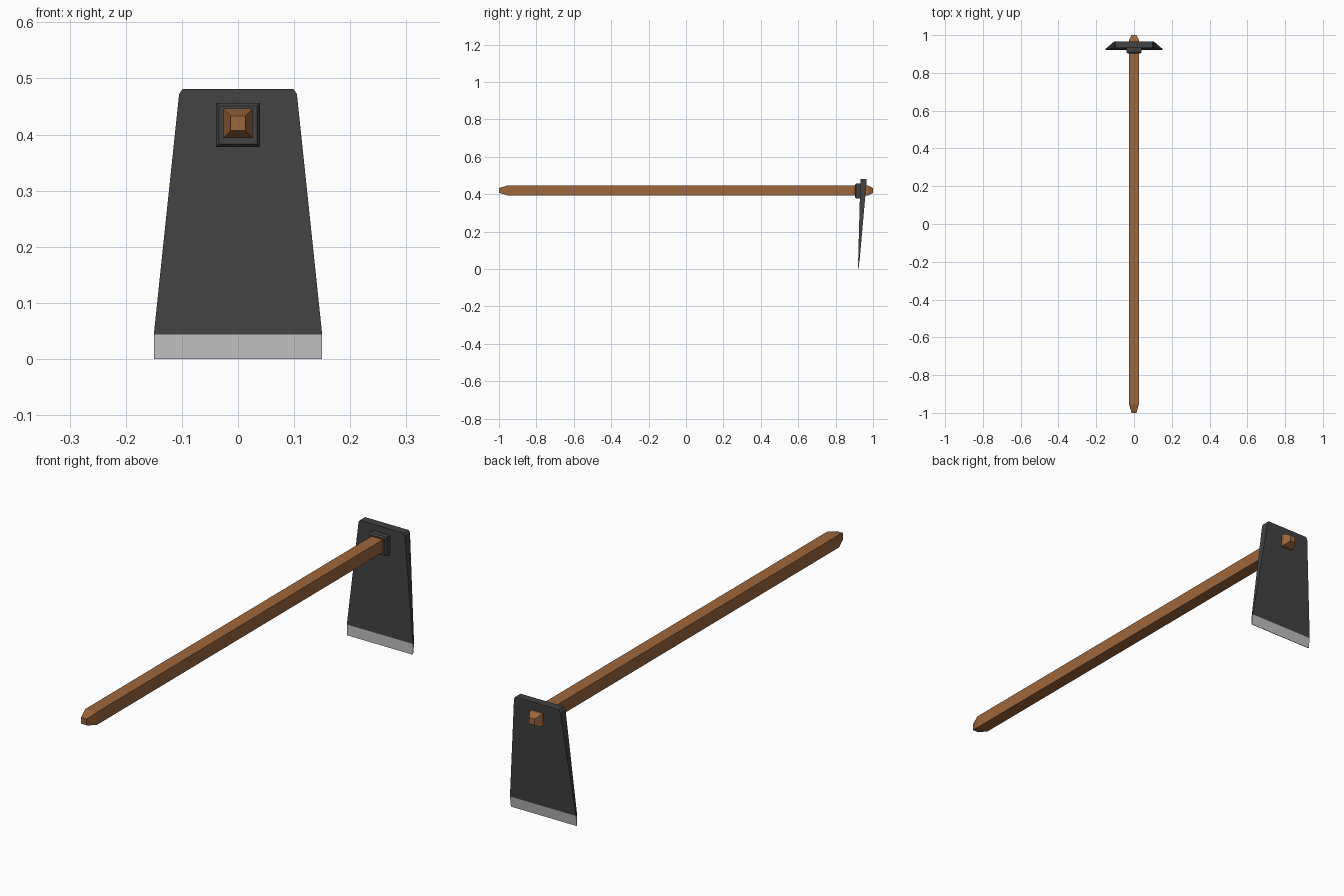
import bpy, bmesh

if "Cube" in bpy.data.objects:
    bpy.data.objects.remove(bpy.data.objects["Cube"])


def material(name, rgb):
    m = bpy.data.materials.new(name)
    m.diffuse_color = (*rgb, 1)
    m.use_nodes = True
    m.node_tree.nodes["Principled BSDF"].inputs["Base Color"].default_value = m.diffuse_color
    return m


wood = material("wood", (0.34, 0.135, 0.045))
iron = material("dark iron", (0.055, 0.055, 0.055))
steel = material("sharpened steel", (0.52, 0.52, 0.52))


def loft(name, rings, mats):
    """Bridge four-cornered rings in order and cap both ends."""
    bm = bmesh.new()
    loops = [[bm.verts.new(p) for p in ring] for ring in rings]
    for a, b in zip(loops, loops[1:]):
        for i in range(4):
            j = (i + 1) % 4
            bm.faces.new((a[i], a[j], b[j], b[i]))
    bm.faces.new(loops[0])
    bm.faces.new(loops[-1])
    bmesh.ops.recalc_face_normals(bm, faces=bm.faces)
    mesh = bpy.data.meshes.new(name)
    bm.to_mesh(mesh)
    bm.free()
    for m in mats:
        mesh.materials.append(m)
    ob = bpy.data.objects.new(name, mesh)
    bpy.context.collection.objects.link(ob)
    return ob


def square(y, r, zc):
    return [(-r, y, zc - r), (r, y, zc - r), (r, y, zc + r), (-r, y, zc + r)]


def slab(z, w, y0, y1):
    return [(-w, y0, z), (w, y0, z), (w, y1, z), (-w, y1, z)]


# Square handle with tapered ends
loft("handle", [square(y, r, 0.42) for y, r in
                ((-1, 0.013), (-0.955, 0.026), (0.975, 0.026), (1, 0.013))], [wood])

# Chamfered collar holding the handle to the blade
loft("collar", [square(y, r, 0.417) for y, r in
                ((0.903, 0.034), (0.91, 0.039), (0.945, 0.039))], [iron])

# Wedge-shaped blade with clipped top corners
blade = loft("blade", [slab(*s) for s in
                       ((0, 0.15, 0.920, 0.922),
                        (0.044, 0.15, 0.9205, 0.928),
                        (0.472, 0.105, 0.932, 0.966),
                        (0.481, 0.099, 0.932, 0.966))], [iron, steel])

# Bare steel along the cutting edge
for f in blade.data.polygons:
    f.material_index = 1 if f.center.z < 0.044 else 0
